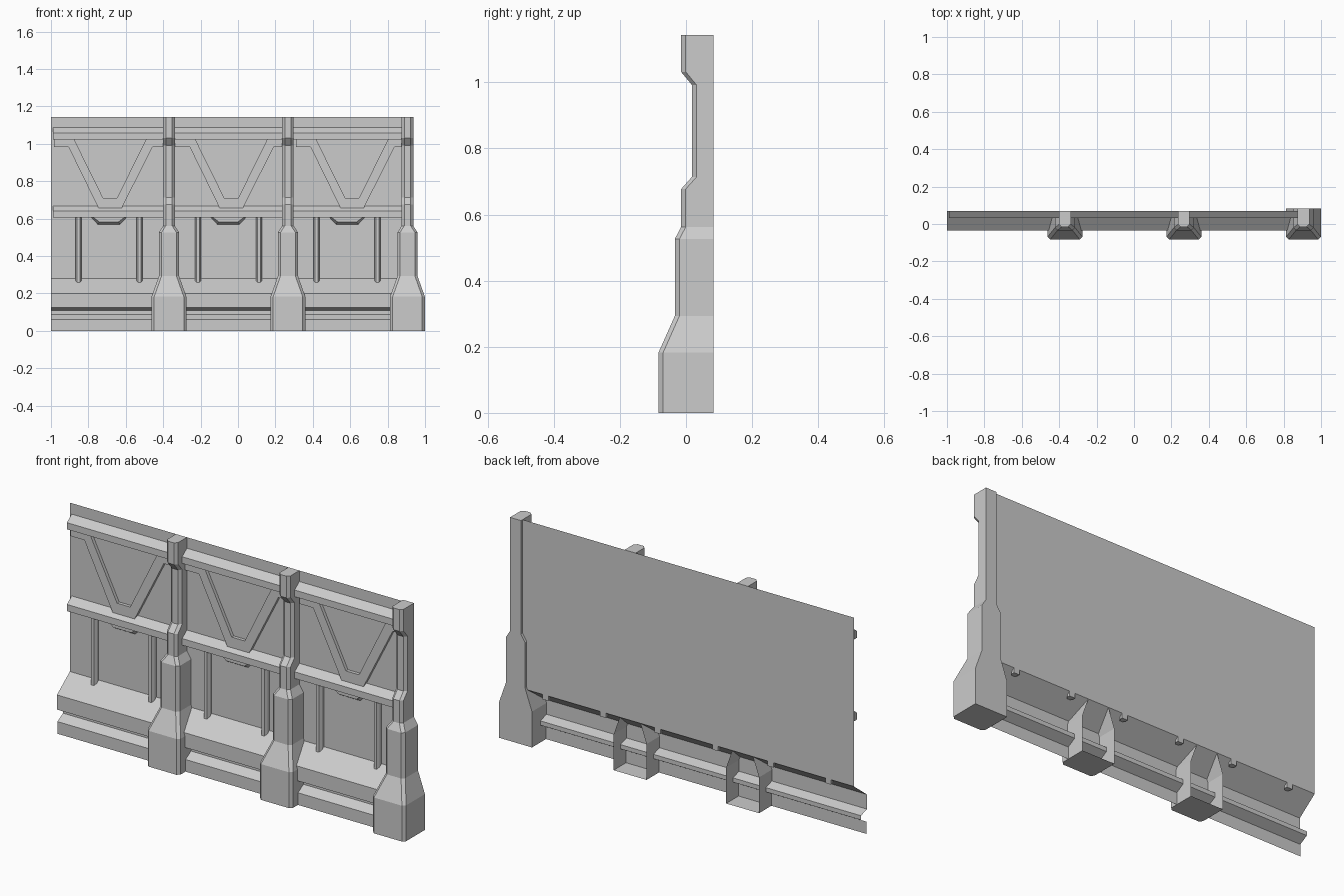
import bpy, bmesh

if "Cube" in bpy.data.objects:
    bpy.data.objects.remove(bpy.data.objects["Cube"])

BACK = 0.07                      # y of the wall sheet
PILLARS = (-0.369, 0.267, 0.906)
BAYS = (-0.69, -0.051, 0.583)    # centres of the vertical bar pairs
BRACES = (-0.684, -0.036, 0.61)  # centres of the V braces


def finish(name, bm, recalc=True):
    if recalc:
        bmesh.ops.recalc_face_normals(bm, faces=bm.faces[:])
    mesh = bpy.data.meshes.new(name)
    bm.to_mesh(mesh)
    bm.free()
    ob = bpy.data.objects.new(name, mesh)
    bpy.context.collection.objects.link(ob)
    return ob


def loft(name, rings, closed=True, cap=True):
    """Join matching rings of points with quads."""
    bm = bmesh.new()
    rows = [[bm.verts.new(p) for p in r] for r in rings]
    n = len(rows[0])
    for a, b in zip(rows, rows[1:]):
        for i in range(n if closed else n - 1):
            j = (i + 1) % n
            bm.faces.new((a[i], a[j], b[j], b[i]))
    if cap:
        bm.faces.new(rows[0])
        bm.faces.new(rows[-1])
    return finish(name, bm)


def sweep_x(name, profile, x0, x1, closed=True):
    """Extrude a (y, z) profile along x."""
    return loft(name, [[(x, y, z) for y, z in profile] for x in (x0, x1)], closed, closed)


def plate(name, outline, front):
    """Extrude an (x, z) outline from the wall to the front."""
    return loft(name, [[(x, y, z) for x, z in outline] for y in (BACK, front)])


def pillar(name, x, back, closed):
    # z, half width, front y
    sections = [(0, .093, -.083), (.183, .093, -.083), (.293, .054, -.034),
                (.526, .054, -.034), (.562, .031, -.015), (.677, .031, -.015),
                (.714, .031, .018), (.992, .031, .018), (1.032, .031, -.015),
                (1.143, .031, -.015)]
    c = .014
    rings = [[(x - h, back, z), (x - h, f + c, z), (x - h + c, f, z),
              (x + h - c, f, z), (x + h, f + c, z), (x + h, back, z)]
             for z, h, f in sections]
    return loft(name, rings, closed)


# Wall sheet
sweep_x("wall_sheet", [(BACK, .28), (BACK, 1.143)], -1, .9, closed=False)

# Grooved base skirt, open at the back
sweep_x("base_skirt", [(BACK, .28), (-.034, .2), (-.034, .125), (.015, .11),
                       (.015, .088), (-.03, .062), (-.03, 0)], -1, .9, closed=False)

# Horizontal rails with sloped tops
for name, z in (("upper_rail", 1.024), ("lower_rail", .606)):
    sweep_x(name, [(BACK, z), (.032, z), (.032, z + .034), (BACK, z + .063)], -.99, .9)

# Pillars: inner ones are open behind, the end one is solid
pillar("inner_pillar_left", PILLARS[0], BACK, False)
pillar("inner_pillar_right", PILLARS[1], BACK, False)
pillar("end_pillar", PILLARS[2], .083, True)

# V braces hanging from the upper rail
for i, c in enumerate(BRACES):
    shape = [(-.3, 1.03), (-.3, .983), (-.222, .983), (-.062, .656), (.062, .656),
             (.227, .983), (.29, .983), (.29, 1.03), (.195, 1.03), (.037, .71),
             (-.037, .71), (-.195, 1.03)]
    plate(f"v_brace_{i}", [(c + x, z) for x, z in shape], .053)

for i, c in enumerate(BAYS):
    # Tab below the lower rail, with bevelled underside
    rings = [[(c - w, y, .62), (c - w + .01, y, .608), (c - w + .045, y, z),
              (c + w - .045, y, z), (c + w - .01, y, .608), (c + w, y, .62)]
             for y, w, z in ((BACK, .105, .57), (.05, .095, .582))]
    loft(f"rail_tab_{i}", rings)
    # Vertical bars
    for side, s in (("left", -1), ("right", 1)):
        x = c + s * .163
        section = [(-.016, BACK), (-.016, .055), (-.008, .043),
                   (.008, .043), (.016, .055), (.016, BACK)]
        loft(f"bar_{side}_{i}", [[(x + dx, y, z) for dx, y in section] for z in (.255, .62)])
